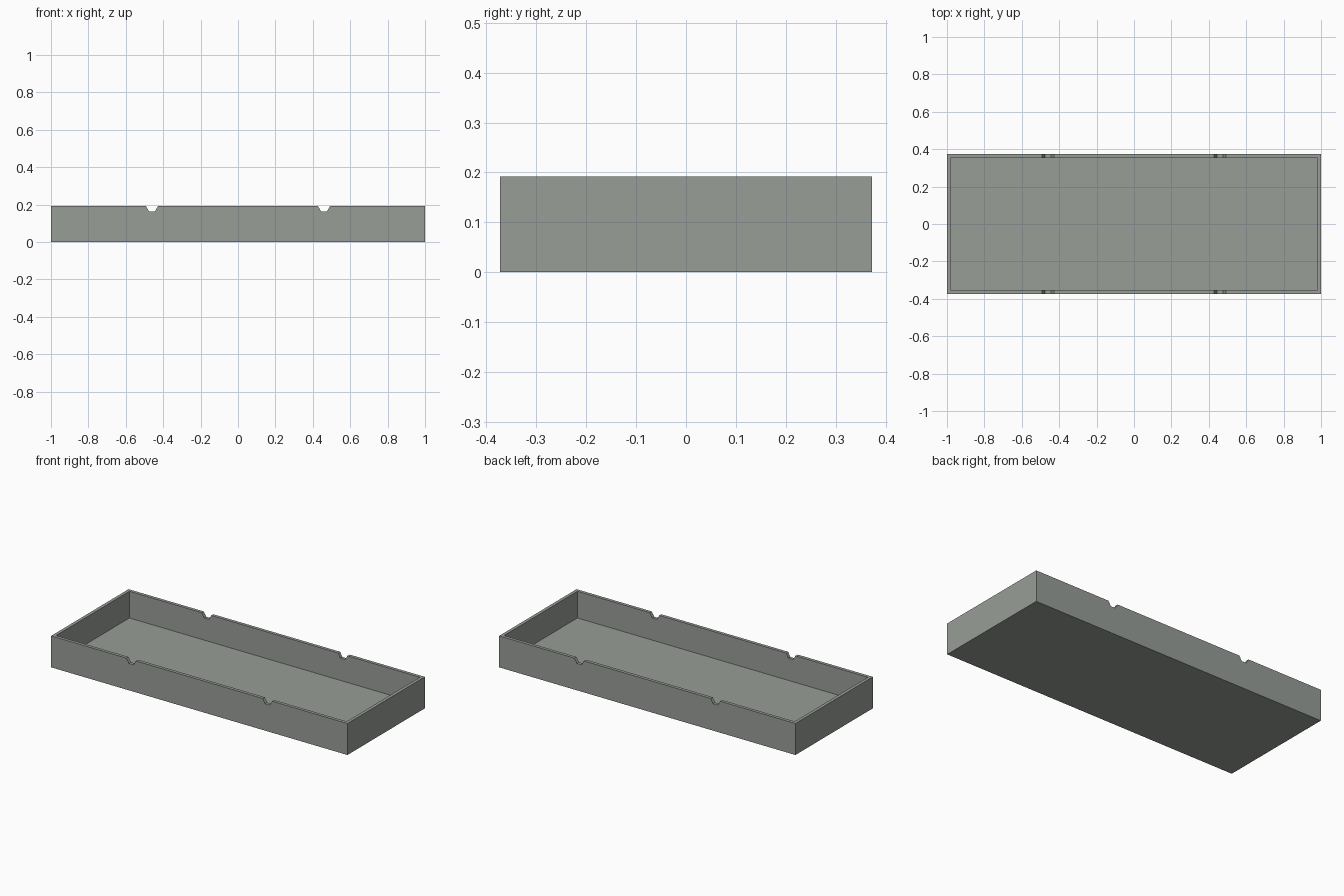
import bpy, bmesh, math
from mathutils import Vector

if "Cube" in bpy.data.objects:
    bpy.data.objects.remove(bpy.data.objects["Cube"])

LENGTH, DEPTH, HEIGHT = 2.0, 0.746, 0.192
WALL, FLOOR = 0.028, 0.029
NOTCH_X, NOTCH_R = 0.46, 0.032

grey = bpy.data.materials.new("warm_grey")
grey.diffuse_color = (0.314, 0.337, 0.310, 1.0)
grey.use_nodes = True
grey.node_tree.nodes["Principled BSDF"].inputs["Base Color"].default_value = grey.diffuse_color


def add_object(name, bm):
    bmesh.ops.recalc_face_normals(bm, faces=bm.faces)
    mesh = bpy.data.meshes.new(name)
    bm.to_mesh(mesh)
    bm.free()
    mesh.materials.append(grey)
    obj = bpy.data.objects.new(name, mesh)
    bpy.context.collection.objects.link(obj)
    return obj


# Tray: a box whose top face is inset and pushed down to the floor
bm = bmesh.new()
bmesh.ops.create_cube(bm, size=1)
for v in bm.verts:
    v.co = Vector((v.co.x * LENGTH, v.co.y * DEPTH, (v.co.z + 0.5) * HEIGHT))
bm.normal_update()
top = max(bm.faces, key=lambda f: f.calc_center_median().z)
bmesh.ops.inset_individual(bm, faces=[top], thickness=WALL)
top = bmesh.ops.extrude_discrete_faces(bm, faces=[top])["faces"][0]
for v in top.verts:
    v.co.z = FLOOR
tray = add_object("tray", bm)

# Notch cutters: two hexagonal bars across both long walls
bm = bmesh.new()
for x in (-NOTCH_X, NOTCH_X):
    ring = [bm.verts.new((x + NOTCH_R * math.cos(i * math.pi / 3), -0.5,
                          HEIGHT + NOTCH_R * math.sin(i * math.pi / 3)))
            for i in range(6)]
    face = bm.faces.new(ring)
    ext = bmesh.ops.extrude_face_region(bm, geom=[face], use_keep_orig=True)
    for v in ext["geom"]:
        if isinstance(v, bmesh.types.BMVert):
            v.co.y = 0.5
cutter = add_object("notch_cutter", bm)
cutter.hide_render = True

# Cut the rim notches, then discard the cutter
mod = tray.modifiers.new("rim_notches", "BOOLEAN")
mod.operation = "DIFFERENCE"
mod.solver = "EXACT"
mod.object = cutter
bpy.context.view_layer.objects.active = tray
bpy.ops.object.modifier_apply(modifier=mod.name)
bpy.data.objects.remove(cutter)
